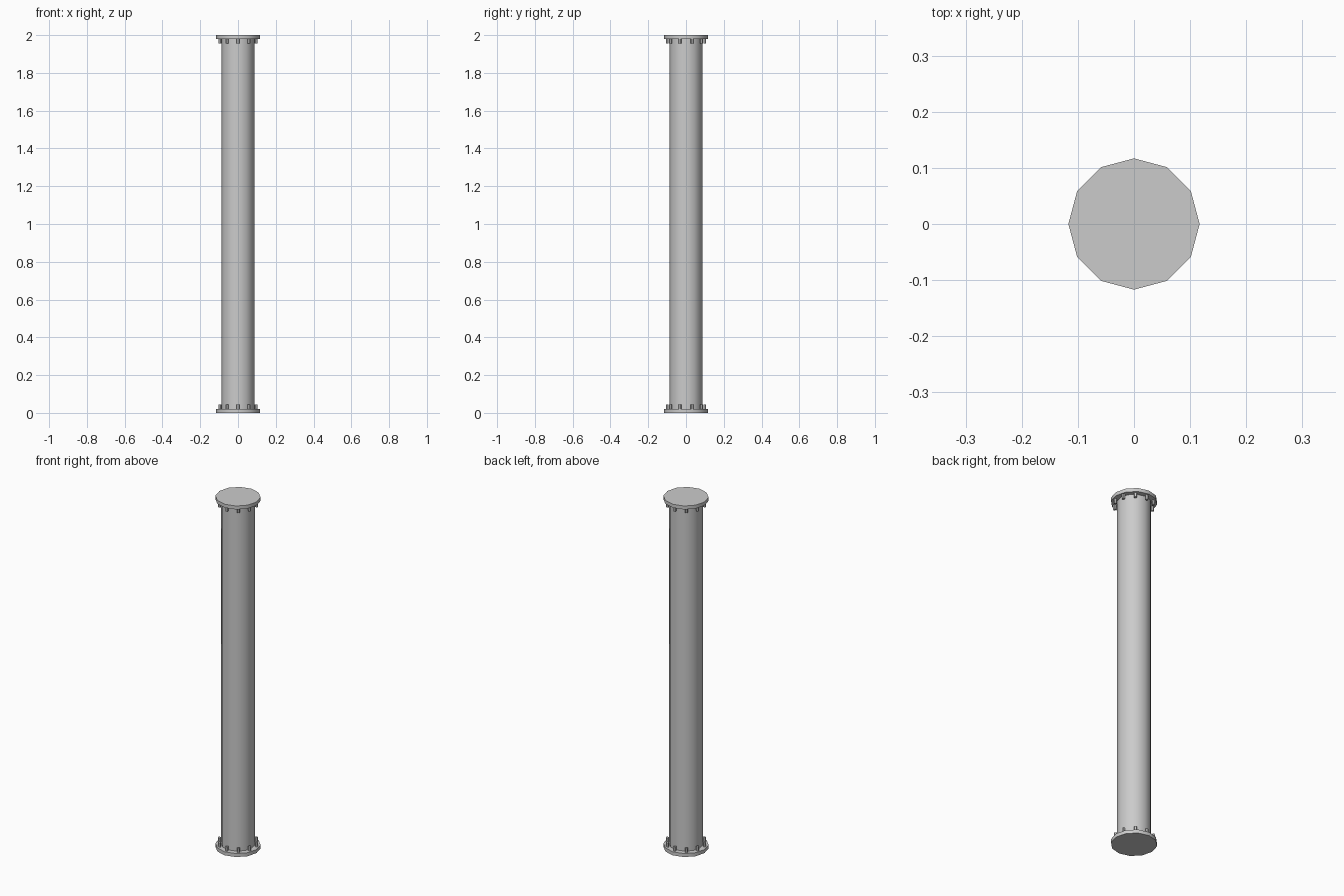
import bpy
import math

if "Cube" in bpy.data.objects:
    bpy.data.objects.remove(bpy.data.objects["Cube"])

H = 2.0            # overall height
FLANGE_R, FLANGE_T = 0.117, 0.02
PIPE_R = 0.0875
BOLT_RING, BOLT_R, BOLT_H = 0.1, 0.008, 0.025


def cylinder(name, r, z0, z1, sides, x=0, y=0, turn=0, smooth=False):
    bpy.ops.mesh.primitive_cylinder_add(
        vertices=sides, radius=r, depth=z1 - z0,
        location=(x, y, (z0 + z1) / 2), rotation=(0, 0, turn))
    ob = bpy.context.object
    ob.name = name
    if smooth:
        bpy.ops.object.shade_smooth_by_angle(angle=math.radians(40))
    return ob


# Pipe body, smooth shaded around its twelve sides
cylinder("pipe", PIPE_R, FLANGE_T / 2, H - FLANGE_T / 2, 12, smooth=True)

# End flanges, each with a ring of ten bolts on the inner face
for end, z0, b0 in (("bottom", 0, FLANGE_T),
                    ("top", H - FLANGE_T, H - FLANGE_T - BOLT_H)):
    cylinder(end + "_flange", FLANGE_R, z0, z0 + FLANGE_T, 12, smooth=True)
    for i in range(10):
        a = math.radians(-90 + 36 * i)
        cylinder(f"{end}_bolt_{i + 1}", BOLT_R, b0, b0 + BOLT_H, 6,
                 BOLT_RING * math.cos(a), BOLT_RING * math.sin(a), a)
